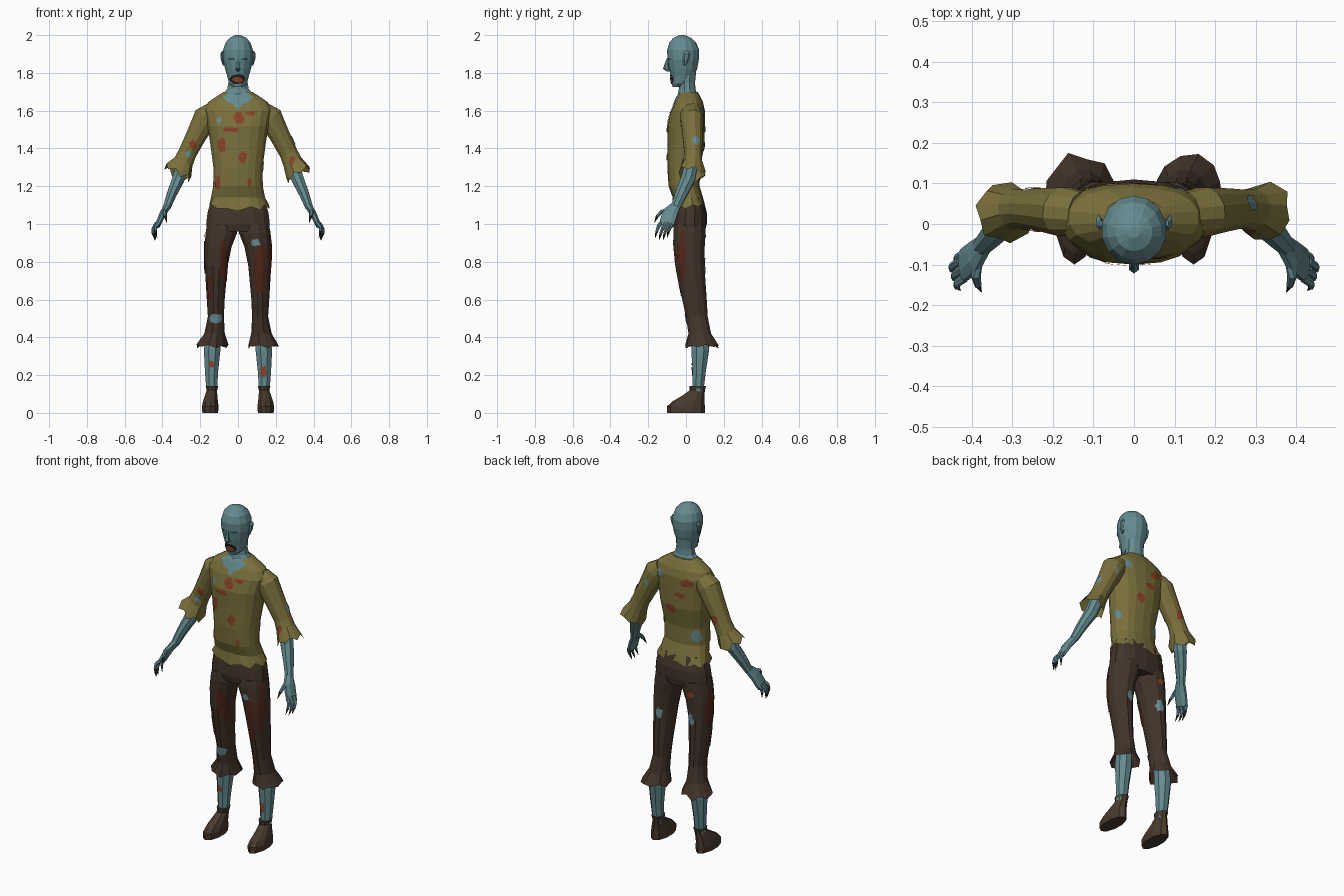
import bpy, bmesh, math, random
from mathutils import Vector
from mathutils.bvhtree import BVHTree

random.seed(4)
if "Cube" in bpy.data.objects:
    bpy.data.objects.remove(bpy.data.objects["Cube"])


def material(name, r, g, b):
    mat = bpy.data.materials.new(name)
    mat.use_nodes = True
    mat.diffuse_color = (r, g, b, 1)
    mat.node_tree.nodes["Principled BSDF"].inputs["Base Color"].default_value = (r, g, b, 1)
    return mat


SKIN = material("grey blue skin", .13, .26, .28)
SHIRT = material("olive cloth", .2, .165, .045)
PANTS = material("dark brown cloth", .055, .034, .023)
SHOES = material("brown leather", .065, .042, .026)
BLOOD = material("red stain", .27, .055, .02)
DRIED = material("dried stain", .085, .02, .01)
MOUTH = material("dark mouth", .02, .012, .01)
GUMS = material("rusty gums", .2, .06, .02)
CLAW = material("dark claw", .035, .025, .022)
SHADE = material("eye socket", .035, .08, .09)


def finish(name, bm, mat):
    mesh = bpy.data.meshes.new(name)
    bm.to_mesh(mesh)
    bm.free()
    mesh.materials.append(mat)
    obj = bpy.data.objects.new(name, mesh)
    bpy.context.collection.objects.link(obj)
    return obj


def loft(name, rings, mat, sides=8, upright=True, power=1, fray=0, fray_end=-1, dip=0):
    """Skin rings of (x, y, z, radius u, radius v); one end may be frayed and open."""
    bm = bmesh.new()
    centres = [Vector(r[:3]) for r in rings]
    loops = []
    frayed = fray_end % len(rings)
    for k, ring in enumerate(rings):
        t = (centres[min(k + 1, len(rings) - 1)] - centres[max(k - 1, 0)]).normalized()
        if upright:
            u, v = Vector((1, 0, 0)), Vector((0, 1, 0))
        else:
            u = Vector((0, 1, 0))
            u = (u - t * u.dot(t)).normalized()
            v = t.cross(u)
        loop = []
        for i in range(sides):
            a = math.tau * (i + .5) / sides
            c, s = (math.copysign(abs(f) ** power, f) for f in (math.cos(a), math.sin(a)))
            p = centres[k] + u * ring[3] * c + v * ring[4] * s
            if fray and k == frayed:
                out = t if fray_end else -t
                p += out * fray * (random.uniform(.3, 1) if i % 2 else -random.uniform(.1, .6))
                p += (p - centres[k]) * random.uniform(-.07, .1)
                p.z -= dip * max(0, -s) ** 4
            loop.append(bm.verts.new(p))
        loops.append(loop)
    for a, b in zip(loops, loops[1:]):
        for i in range(sides):
            j = (i + 1) % sides
            bm.faces.new((a[i], a[j], b[j], b[i]))
    for k in (0, len(rings) - 1):
        if not (fray and k == frayed):
            bm.faces.new(loops[k])
    bmesh.ops.recalc_face_normals(bm, faces=bm.faces)
    return finish(name, bm, mat)


FRONT, BACK = Vector((0, 1, 0)), Vector((0, -1, 0))
LEFT, RIGHT = Vector((-1, 0, 0)), Vector((1, 0, 0))


def patch(name, target, look, h, z, rh, rz, mat, outline=None, lift=.004, rough=.25):
    """Thin stain laid on the target's surface, found by looking along a direction."""
    mesh = target.data
    tree = BVHTree.FromPolygons([v.co for v in mesh.vertices], [p.vertices for p in mesh.polygons])
    across = Vector((1, 0, 0)) if look.y else Vector((0, 1, 0))
    if outline is None:
        outline = []
        for i in range(12):
            a, w = math.tau * i / 12, random.uniform(1 - rough, 1 + rough)
            outline.append((h + rh * w * math.cos(a), z + rz * w * math.sin(a)))

    bm = bmesh.new()

    def drop(ph, pz):
        start = across * ph + Vector((0, 0, pz)) - look * 2
        hit, normal, _, _ = tree.ray_cast(start, look)
        if hit is None:
            hit, normal, _, _ = tree.find_nearest(start + look * 2)
        if normal.dot(look) > 0:
            normal = -normal
        return bm.verts.new(hit + normal * lift)

    centre = drop(h, z)
    loops = [[drop(h + (a - h) * f, z + (b - z) * f) for a, b in outline] for f in (.35, .7, 1)]
    n = len(outline)
    for i in range(n):
        j = (i + 1) % n
        bm.faces.new((centre, loops[0][i], loops[0][j]))
        for a, b in zip(loops, loops[1:]):
            bm.faces.new((a[i], b[i], b[j], a[j]))
    bm.normal_update()
    bmesh.ops.reverse_faces(bm, faces=[f for f in bm.faces if f.normal.dot(look) > 0])
    return finish(name, bm, mat)


def column(rows):
    return [(0, y, z, rx, ry) for z, y, rx, ry in rows]


# Head, neck and face
head = loft("head", column([
    (1.725, -.047, .026, .024), (1.745, -.03, .049, .045), (1.78, -.018, .058, .06),
    (1.82, -.015, .07, .074), (1.87, -.015, .081, .083), (1.92, -.015, .081, .085),
    (1.96, -.017, .068, .071), (1.985, -.02, .046, .047), (2, -.02, .014, .014)]), SKIN, 14)
loft("neck", column([(1.62, .01, .1, .05), (1.69, .008, .082, .05), (1.715, .006, .06, .044),
                     (1.75, .005, .053, .043), (1.82, .01, .055, .045)]), SKIN, 10)
loft("nose", [(0, -.095, 1.875, .007, .007), (0, -.103, 1.845, .01, .011),
              (0, -.104, 1.822, .014, .018), (0, -.09, 1.808, .007, .012)], SKIN, 6)
patch("mouth", head, FRONT, 0, 1.769, .04, .028, MOUTH, rough=.12)
patch("gums", head, FRONT, 0, 1.764, .026, .014, GUMS, lift=.007, rough=.15)
for s, side in ((1, "left"), (-1, "right")):
    patch(side + "_eye", head, FRONT, s * .034, 1.874, .019, .006, SHADE, rough=.1)
    loft(side + "_ear", [(s * .076, -.005, 1.84, .006, .008), (s * .084, 0, 1.87, .008, .017),
                         (s * .087, .005, 1.9, .008, .018), (s * .082, .002, 1.915, .004, .008)], SKIN, 6)

# Torn shirt body with an open neck
shirt = loft("shirt", column([
    (1.1, .015, .16, .088), (1.14, .01, .145, .08), (1.2, -.01, .133, .082), (1.3, -.012, .132, .087),
    (1.42, 0, .148, .098), (1.52, 0, .163, .1), (1.6, .01, .182, .09), (1.645, .015, .16, .075),
    (1.685, .014, .1, .056), (1.7, .016, .075, .045)]), SHIRT, 18, power=.85, fray=.02, fray_end=0, dip=.025)
half_neck = [(0, 1.6), (.022, 1.633), (.05, 1.64), (.08, 1.672), (.04, 1.692)]
patch("open_neck", shirt, FRONT, 0, 1.66, 0, 0, SKIN,
      outline=half_neck + [(-x, z) for x, z in reversed(half_neck[1:])])

# Trouser seat
loft("trouser_seat", column([(.96, .02, .165, .08), (1.0, .02, .172, .09), (1.06, .022, .165, .088),
                             (1.14, .02, .14, .07)]), PANTS, 14, power=.85)

sleeves, legs, shins = {}, {}, {}
for s, side in ((1, "left"), (-1, "right")):
    def limb(rows):
        return [(s * r[0], *r[1:]) for r in rows]

    # Sleeve, forearm and palm
    sleeves[s] = loft(side + "_sleeve", limb([
        (.13, .025, 1.6, .055, .05), (.17, .03, 1.565, .062, .068), (.22, .035, 1.47, .055, .056),
        (.268, .038, 1.375, .048, .05), (.288, .036, 1.33, .052, .054), (.318, .028, 1.27, .072, .073)]),
        SHIRT, 12, upright=False, fray=.025)
    loft(side + "_forearm", limb([
        (.275, .038, 1.36, .036, .038), (.315, .012, 1.24, .04, .036), (.35, -.025, 1.16, .034, .028),
        (.376, -.055, 1.09, .026, .022)]), SKIN, 8, upright=False)
    loft(side + "_palm", limb([
        (.37, -.05, 1.1, .026, .02), (.395, -.082, 1.06, .042, .019), (.418, -.1, 1.01, .043, .016),
        (.425, -.107, .99, .038, .012)]), SKIN, 8, upright=False)

    # Fingers, thumb and their claws
    for k in range(4):
        y = -.134 + .021 * k
        x = .418 + .006 * (k % 3)
        low = .012 * (k in (0, 3))
        loft(f"{side}_finger_{k + 1}", limb([
            (x, y, 1.005, .01, .011), (x + .018, y - .012, .975 + low, .01, .01),
            (x + .019, y - .021, .948 + low, .008, .008)]), SKIN, 6, upright=False)
        loft(f"{side}_claw_{k + 1}", limb([
            (x + .019, y - .02, .95 + low, .008, .008), (x + .01, y - .03, .913 + low, .001, .001)]),
            CLAW, 5, upright=False)
    loft(side + "_thumb", limb([
        (.385, -.085, 1.075, .014, .014), (.39, -.13, 1.065, .012, .012), (.385, -.152, 1.04, .009, .009)]),
        SKIN, 6, upright=False)
    loft(side + "_thumb_claw", limb([
        (.385, -.151, 1.042, .009, .009), (.376, -.168, 1.005, .001, .001)]), CLAW, 5, upright=False)

    # Trouser leg with a flared torn cuff
    legs[s] = loft(side + "_trouser_leg", limb([
        (.086, .02, 1.0, .08, .086), (.089, .018, .95, .086, .088), (.105, .018, .88, .074, .084),
        (.115, .022, .78, .063, .078), (.118, .045, .6, .049, .067), (.117, .057, .51, .044, .06),
        (.124, .073, .42, .056, .062), (.136, .084, .355, .084, .084)]), PANTS, 12, fray=.014)

    # Shin and shoe
    shins[s] = loft(side + "_shin", limb([
        (.13, .07, .45, .04, .045), (.137, .075, .33, .047, .051), (.14, .07, .22, .038, .038),
        (.139, .063, .1, .029, .03)]), SKIN, 8)
    loft(side + "_shoe", limb([
        (.147, 0, 0, .044, .1), (.147, 0, .035, .046, .1), (.146, .012, .06, .042, .085),
        (.142, .042, .095, .034, .056), (.138, .06, .12, .029, .04), (.138, .062, .142, .035, .044)]), SHOES, 10)

# Stains and holes in the clothes: direction, across, height, half sizes, material
shirt_marks = [
    (FRONT, .005, 1.56, .026, .03, BLOOD), (FRONT, -.035, 1.5, .04, .014, BLOOD),
    (FRONT, .065, 1.585, .028, .012, BLOOD), (FRONT, -.085, 1.415, .02, .04, BLOOD),
    (FRONT, .025, 1.355, .024, .03, BLOOD), (FRONT, -.105, 1.22, .013, .035, BLOOD),
    (FRONT, .06, 1.22, .01, .022, BLOOD), (FRONT, -.1, 1.55, .014, .018, SKIN),
    (BACK, -.075, 1.58, .04, .024, BLOOD), (BACK, .03, 1.41, .025, .026, BLOOD),
    (BACK, -.03, 1.5, .03, .016, BLOOD), (BACK, .11, 1.59, .02, .024, SKIN),
    (BACK, -.1, 1.26, .024, .03, SKIN), (LEFT, .02, 1.3, .02, .026, SKIN)]
left_leg_marks = [
    (FRONT, .09, .9, .024, .02, SKIN), (FRONT, .115, .76, .026, .13, DRIED),
    (LEFT, -.02, .84, .022, .13, DRIED), (BACK, .11, .77, .022, .03, SKIN)]
right_leg_marks = [
    (FRONT, -.075, .8, .02, .1, DRIED), (FRONT, -.145, .66, .014, .07, DRIED),
    (FRONT, -.115, .5, .03, .024, SKIN), (RIGHT, .03, .84, .03, .11, DRIED),
    (BACK, -.1, .78, .022, .034, SKIN), (BACK, -.1, .93, .02, .016, BLOOD)]
sleeve_marks = {
    1: [(FRONT, .285, 1.335, .014, .022, BLOOD), (LEFT, .05, 1.44, .018, .024, SKIN),
        (BACK, .2, 1.52, .015, .02, SKIN)],
    -1: [(FRONT, -.24, 1.42, .02, .026, BLOOD), (FRONT, -.262, 1.37, .014, .018, SKIN),
         (BACK, -.25, 1.41, .018, .03, BLOOD)]}
shin_marks = {1: [(FRONT, .135, .22, .016, .03, BLOOD)], -1: [(FRONT, -.14, .26, .018, .018, BLOOD)]}

groups = [("shirt", shirt, shirt_marks), ("left_leg", legs[1], left_leg_marks),
          ("right_leg", legs[-1], right_leg_marks)]
for s, side in ((1, "left"), (-1, "right")):
    groups += [(side + "_sleeve", sleeves[s], sleeve_marks[s]), (side + "_shin", shins[s], shin_marks[s])]
for label, target, marks in groups:
    for i, (look, h, z, rh, rz, mat) in enumerate(marks):
        patch(f"{label}_mark_{i + 1}", target, look, h, z, rh, rz, mat)
